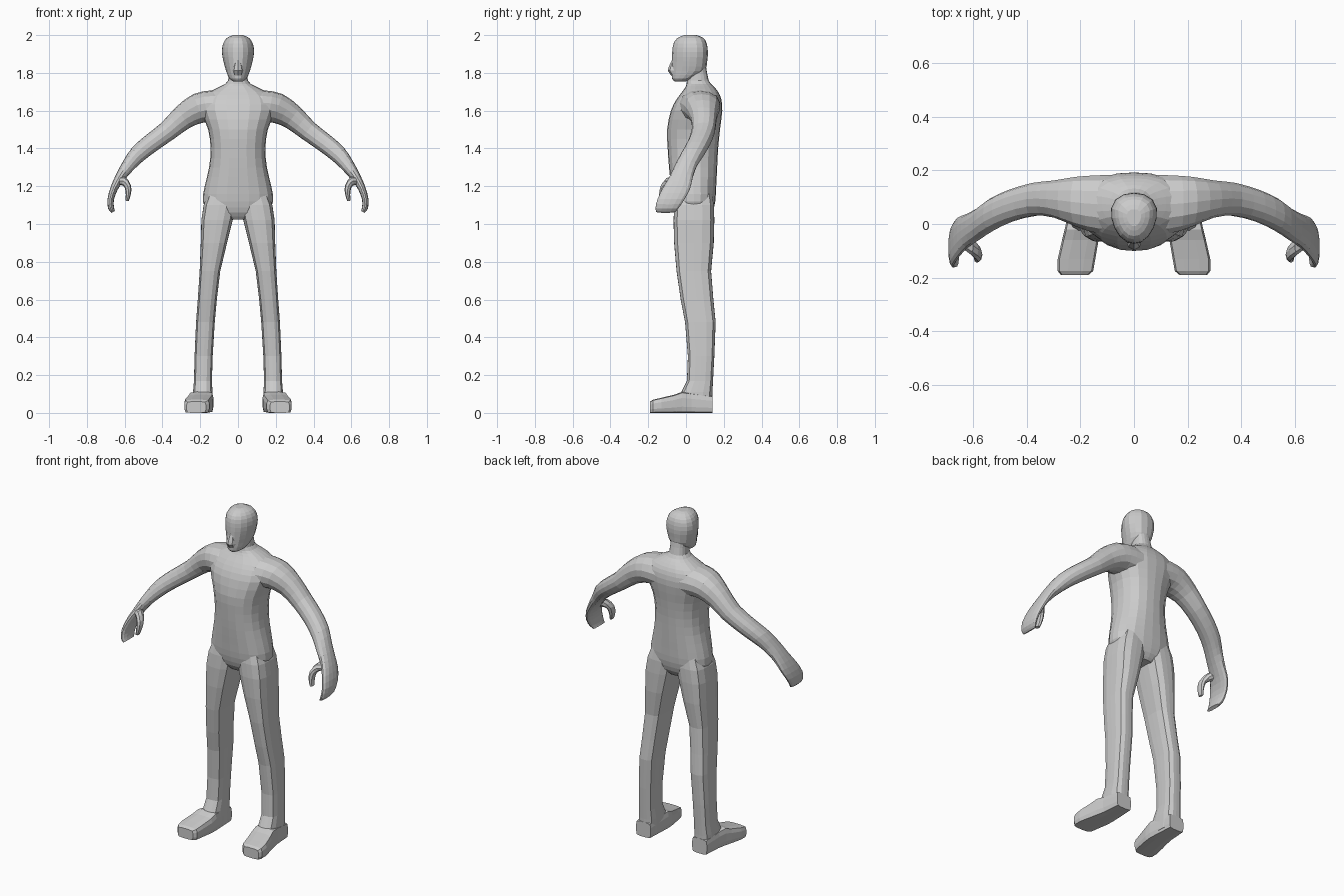
import bpy
import bmesh
from math import cos, sin, pi
from mathutils import Vector

cube = bpy.data.objects.get("Cube")
if cube:
    bpy.data.objects.remove(cube, do_unlink=True)

GREY = (0.6, 0.6, 0.6, 1)
skin = bpy.data.materials.new("light grey")
skin.use_nodes = True
skin.diffuse_color = GREY
skin.node_tree.nodes["Principled BSDF"].inputs["Base Color"].default_value = GREY


def blend(p0, p1, p2, p3, t):
    """Catmull-Rom blend between p1 and p2."""
    return 0.5 * (2 * p1 + (p2 - p0) * t + (2 * p0 - 5 * p1 + 4 * p2 - p3) * t * t
                  + (3 * p1 - p0 - 3 * p2 + p3) * t ** 3)


def refine(rings, steps):
    """Insert smooth in-between rings; a ring is (centre, half axis, half axis)."""
    last = len(rings) - 1
    result = []
    for i in range(last):
        near = [rings[min(max(i + k, 0), last)] for k in (-1, 0, 1, 2)]
        for s in range(steps):
            result.append([blend(*(ring[c] for ring in near), s / steps) for c in range(3)])
    return result + [rings[last]]


def loft(name, rings, sides=16, power=2.0, steps=2, taper=0.0):
    """Skin a row of superellipse rings; taper narrows the front of each ring."""
    bm = bmesh.new()
    loops = []
    for centre, u, v in refine(rings, steps):
        loop = []
        for k in range(sides):
            angle = 2 * pi * k / sides
            c, s = cos(angle), sin(angle)
            size = (abs(c) ** power + abs(s) ** power) ** (-1 / power)
            loop.append(bm.verts.new(centre + u * (c * size * (1 + taper * s)) + v * (s * size)))
        loops.append(loop)
    for low, high in zip(loops, loops[1:]):
        for k in range(sides):
            n = (k + 1) % sides
            bm.faces.new((low[k], low[n], high[n], high[k]))
    bm.faces.new(loops[0])
    bm.faces.new(loops[-1])
    bmesh.ops.recalc_face_normals(bm, faces=bm.faces)
    mesh = bpy.data.meshes.new(name)
    bm.to_mesh(mesh)
    bm.free()
    mesh.materials.append(skin)
    obj = bpy.data.objects.new(name, mesh)
    bpy.context.collection.objects.link(obj)


def upright(rows):
    """Level rings from (z, left x, right x, front y, back y)."""
    return [(Vector(((xa + xb) / 2, (front + back) / 2, z)),
             Vector(((xb - xa) / 2, 0, 0)), Vector((0, (back - front) / 2, 0)))
            for z, xa, xb, front, back in rows]


def centred(rows):
    """Level rings from (z, half width, front y, back y)."""
    return upright([(z, -w, w, front, back) for z, w, front, back in rows])


def limb(rows, side):
    """Rings square to a path, from (x, y, z, half thickness, half depth)."""
    points = [Vector((x * side, y, z)) for x, y, z, a, b in rows]
    rings = []
    for i, (x, y, z, a, b) in enumerate(rows):
        along = points[min(i + 1, len(points) - 1)] - points[max(i - 1, 0)]
        across = Vector((along.z, 0, -along.x)).normalized() * side
        rings.append((points[i], across * a, Vector((0, b, 0))))
    return rings


def lengthwise(rows, side):
    """Foot rings from (y, inner x, outer x, top z), resting on the floor."""
    return [(Vector((side * (xa + xb) / 2, y, top / 2)),
             Vector((side * (xb - xa) / 2, 0, 0)), Vector((0, 0, top / 2)))
            for y, xa, xb, top in rows]


# Torso from crotch to the base of the neck
loft("torso", centred([
    (1.025, .06, -.03, .115), (1.06, .15, -.055, .14), (1.12, .186, -.071, .155),
    (1.2, .176, -.08, .16), (1.3, .153, -.09, .165), (1.4, .145, -.097, .17),
    (1.5, .158, -.1, .18), (1.6, .195, -.08, .192), (1.66, .19, -.05, .187),
    (1.7, .15, -.02, .17), (1.73, .09, .0, .145), (1.76, .052, .005, .12),
    (1.84, .05, .01, .105),
]), sides=20, power=2.4)

# Head with narrow jaw, and the nose
loft("head", centred([
    (1.755, .024, -.06, .0), (1.77, .045, -.074, .04), (1.81, .062, -.076, .1),
    (1.86, .076, -.074, .112), (1.91, .084, -.073, .116), (1.955, .078, -.066, .11),
    (1.985, .058, -.045, .092), (2.0, .026, -.008, .055),
]), sides=16, power=2.2, taper=.2)
loft("nose", centred([
    (1.785, .026, -.078, -.02), (1.812, .03, -.097, -.02),
    (1.83, .026, -.092, -.02), (1.87, .014, -.074, -.02),
]), sides=8, steps=1)

for label, side in (("left", 1), ("right", -1)):
    # Shoulder and arm running into the flat, curled hand
    loft(label + "_arm", limb([
        (.03, .075, 1.615, .09, .11), (.13, .073, 1.622, .086, .11),
        (.21, .083, 1.612, .08, .094), (.29, .093, 1.565, .066, .07),
        (.37, .092, 1.495, .054, .062), (.46, .068, 1.428, .05, .06),
        (.53, .035, 1.37, .046, .06), (.58, .0, 1.31, .036, .058),
        (.622, -.025, 1.25, .027, .062), (.655, -.05, 1.19, .02, .073),
        (.674, -.08, 1.13, .017, .072), (.672, -.1, 1.085, .016, .062),
        (.66, -.108, 1.064, .01, .05),
    ], side), sides=14, power=2.3)

    # Thumb
    loft(label + "_thumb", limb([
        (.645, -.05, 1.225, .022, .036), (.608, -.08, 1.228, .024, .034),
        (.583, -.108, 1.198, .018, .027), (.581, -.12, 1.155, .013, .023),
        (.588, -.126, 1.122, .009, .017),
    ], side), sides=8)

    # Boxy leg, its top fading into the hip
    loft(label + "_leg", upright([
        (z, side * xa, side * xb, front, back) for z, xa, xb, front, back in (
            (1.26, .02, .115, -.03, .115), (1.18, .01, .152, -.048, .136),
            (1.1, .012, .182, -.062, .148), (1.02, .028, .194, -.066, .15),
            (.9, .058, .197, -.063, .147), (.75, .094, .203, -.05, .133),
            (.6, .112, .213, -.028, .145), (.48, .123, .222, -.005, .157),
            (.3, .134, .23, .01, .15), (.17, .138, .233, .005, .143),
            (.11, .135, .238, -.025, .14), (.02, .135, .24, -.03, .138))
    ]), sides=16, power=3.6, steps=1)

    # Foot, toes turned slightly out
    loft(label + "_foot", lengthwise([
        (.14, .14, .238, .09), (.03, .133, .247, .105), (-.02, .13, .258, .112),
        (-.06, .132, .268, .097), (-.13, .144, .284, .08),
        (-.175, .152, .284, .07), (-.19, .17, .272, .06),
    ], side), sides=16, power=7, steps=1)
